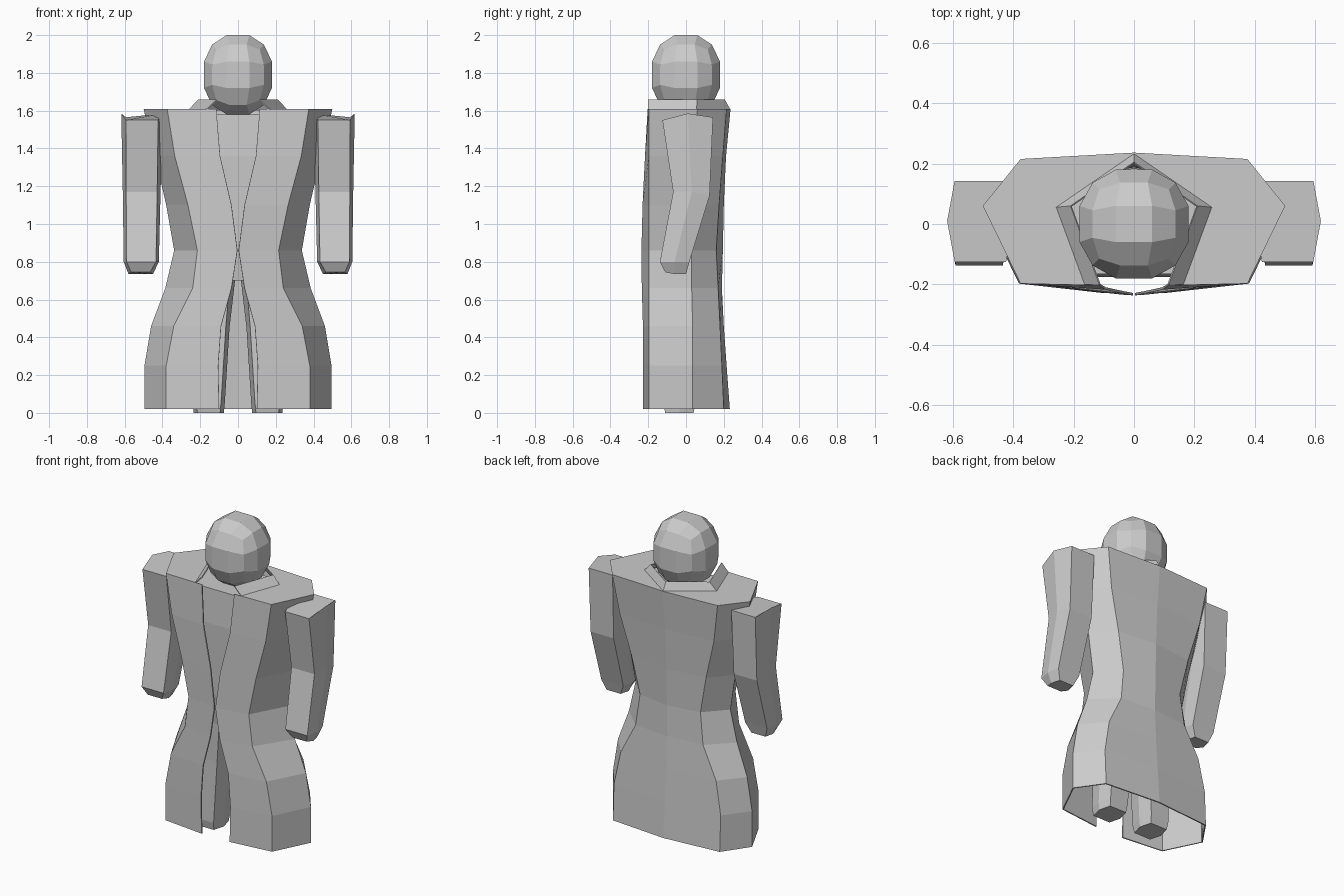
import bpy, bmesh
from mathutils import Vector

if "Cube" in bpy.data.objects:
    bpy.data.objects.remove(bpy.data.objects["Cube"])


def make_object(name, bm, mirror=False, thickness=0.0):
    bmesh.ops.recalc_face_normals(bm, faces=bm.faces)
    me = bpy.data.meshes.new(name)
    bm.to_mesh(me)
    bm.free()
    ob = bpy.data.objects.new(name, me)
    bpy.context.collection.objects.link(ob)
    if mirror:
        m = ob.modifiers.new("mirror", 'MIRROR')
        m.use_clip = True
    if thickness:
        s = ob.modifiers.new("thickness", 'SOLIDIFY')
        s.thickness = thickness
        s.offset = -1
    return ob


def loft(name, rings, closed=True, **kw):
    """Bridge successive rings of points; closed rings also get end caps."""
    bm = bmesh.new()
    vs = [[bm.verts.new(p) for p in r] for r in rings]
    n = len(rings[0])
    for a, b in zip(vs, vs[1:]):
        for i in range(n if closed else n - 1):
            j = (i + 1) % n
            bm.faces.new((a[i], a[j], b[j], b[i]))
    if closed:
        bm.faces.new(vs[0])
        bm.faces.new(vs[-1])
    return make_object(name, bm, **kw)


def hexagon(cx, corner, side, front, mid, back):
    """Six-sided section; front, mid and back are (y, z) pairs."""
    return [(cx - corner, *front), (cx + corner, *front), (cx + side, *mid),
            (cx + corner, *back), (cx - corner, *back), (cx - side, *mid)]


def flat_hexagon(cx, corner, side, y0, y1, z):
    return hexagon(cx, corner, side, (y0, z), ((y0 + y1) / 2, z), (y1, z))


# Long coat: z, opening x/y, front corner x, side x/y, back corner y, back centre y
rows = [
    (0.02, 0.10, -0.228, 0.38, 0.495, 0.035, 0.20, 0.232),
    (0.25, 0.105, -0.228, 0.38, 0.495, 0.035, 0.19, 0.215),
    (0.46, 0.09, -0.228, 0.34, 0.46, 0.035, 0.18, 0.20),
    (0.66, 0.035, -0.234, 0.24, 0.385, 0.03, 0.17, 0.19),
    (0.86, 0.004, -0.236, 0.215, 0.338, 0.03, 0.16, 0.195),
    (1.10, 0.035, -0.230, 0.265, 0.38, 0.04, 0.175, 0.20),
    (1.36, 0.095, -0.217, 0.335, 0.44, 0.05, 0.195, 0.212),
    (1.61, 0.115, -0.203, 0.375, 0.50, 0.06, 0.215, 0.236),
]
coat = [[(xo, yo, z), (xc, -0.197, z), (xs, ys, z), (xc, yb, z), (0, yc, z)]
        for z, xo, yo, xc, xs, ys, yb, yc in rows]
# Shoulder top runs in to the neck hole
coat.append([(0.118, -0.200, 1.61), (0.165, -0.196, 1.61), (0.25, 0.055, 1.61),
             (0.125, 0.145, 1.61), (0, 0.225, 1.61)])
loft("coat", coat, closed=False, mirror=True, thickness=0.008)

# Collar
loft("collar", [
    [(0.168, -0.20, 1.605), (0.262, 0.055, 1.605), (0, 0.235, 1.605)],
    [(0.115, -0.20, 1.66), (0.21, 0.06, 1.66), (0, 0.205, 1.66)],
], closed=False, mirror=True, thickness=0.006)

# Arms
loft("arms", [
    hexagon(0.508, 0.085, 0.110, (-0.125, 1.55), (0.01, 1.585), (0.143, 1.565)),
    hexagon(0.510, 0.082, 0.100, (-0.068, 1.17), (0.03, 1.17), (0.125, 1.15)),
    hexagon(0.512, 0.078, 0.093, (-0.138, 0.80), (-0.06, 0.80), (0.018, 0.80)),
    hexagon(0.515, 0.050, 0.065, (-0.11, 0.745), (-0.06, 0.735), (0.0, 0.735)),
], mirror=True)

# Torso under the coat
loft("torso", [
    flat_hexagon(0, 0.15, 0.22, -0.13, 0.12, 0.70),
    flat_hexagon(0, 0.15, 0.24, -0.16, 0.12, 0.90),
    flat_hexagon(0, 0.24, 0.34, -0.175, 0.15, 1.36),
    flat_hexagon(0, 0.27, 0.38, -0.165, 0.16, 1.58),
])

# Legs
loft("legs", [
    flat_hexagon(0.155, 0.06, 0.08, -0.11, 0.04, 0.0),
    flat_hexagon(0.155, 0.065, 0.085, -0.12, 0.05, 0.05),
    flat_hexagon(0.135, 0.07, 0.09, -0.12, 0.07, 0.45),
    flat_hexagon(0.11, 0.07, 0.10, -0.13, 0.11, 0.75),
], mirror=True)

# Head: cube split in thirds, rounded into a ball
bm = bmesh.new()
bmesh.ops.create_cube(bm, size=2)
bmesh.ops.subdivide_edges(bm, edges=bm.edges[:], cuts=2, use_grid_fill=True)
for v in bm.verts:
    d = v.co.normalized() / Vector((1, 1 / 3, 1 / 3)).normalized().x
    v.co = Vector((d.x * 0.18, d.y * 0.18, 1.79 + d.z * 0.21))
make_object("head", bm)
